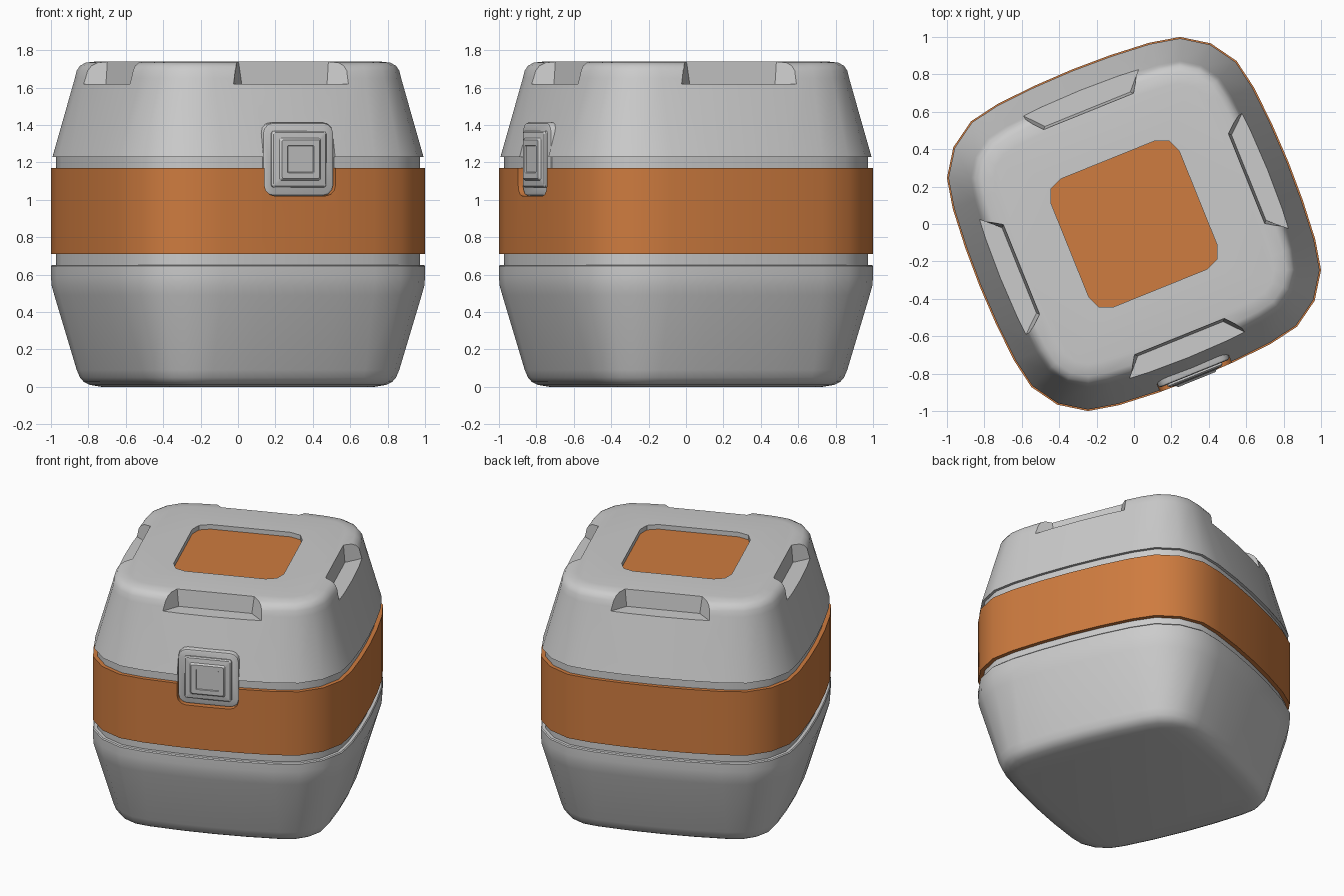
import bpy, bmesh
from math import sin, cos, pi, radians
from mathutils import Matrix, Vector

if "Cube" in bpy.data.objects:
    bpy.data.objects.remove(bpy.data.objects["Cube"])

ROT = Matrix.Rotation(radians(22), 4, 'Z')   # whole case is turned on its stand
orange = bpy.data.materials.new("orange")
orange.diffuse_color = (0.62, 0.2, 0.05, 1)
orange.use_nodes = True
orange.node_tree.nodes["Principled BSDF"].inputs["Base Color"].default_value = orange.diffuse_color


def rounded(hx, hy, r, segs, bulge=0.0):
    """Rounded rectangle outline, sides optionally bowed outwards."""
    pts = []
    for k, (sx, sy) in enumerate([(1, 1), (-1, 1), (-1, -1), (1, -1)]):
        for i in range(segs + 1):
            a = k * pi / 2 + i * pi / 2 / segs
            pts.append((sx * (hx - r) + r * cos(a), sy * (hy - r) + r * sin(a)))
        if bulge:
            a = (k + 1) * pi / 2
            n, t = Vector((cos(a), sin(a))), Vector((-sin(a), cos(a)))
            for u, b in ((-0.22, 0.75), (0, 1), (0.22, 0.75)):
                pts.append(tuple(n * (hx + bulge * b) + t * u))
    return pts


def loft(name, rings, mat=None, turn=0, smooth=True):
    """Join rings of 3D points into a capped solid."""
    bm = bmesh.new()
    vs = [[bm.verts.new(p) for p in ring] for ring in rings]
    n = len(vs[0])
    for a, b in zip(vs, vs[1:]):
        for i in range(n):
            bm.faces.new((a[i], a[(i + 1) % n], b[(i + 1) % n], b[i]))
    bm.faces.new(vs[0][::-1])
    if len(vs) > 1:
        bm.faces.new(vs[-1])
        bmesh.ops.recalc_face_normals(bm, faces=bm.faces)
    elif vs[0]:
        bm.normal_update()
        if bm.faces[:][0].normal.z < 0:
            bmesh.ops.reverse_faces(bm, faces=bm.faces)
    bm.transform(ROT @ Matrix.Rotation(turn, 4, 'Z'))
    me = bpy.data.meshes.new(name)
    bm.to_mesh(me)
    bm.free()
    ob = bpy.data.objects.new(name, me)
    bpy.context.collection.objects.link(ob)
    if mat:
        me.materials.append(mat)
    return ob


def shell(name, profile, mat=None):
    """Body part from (inset, height) steps."""
    return loft(name, [[(x, y, z) for x, y in
                        rounded(0.868 - d, 0.868 - d, 0.43 - d, 4, 0.022)]
                       for d, z in profile], mat)


def front(name, steps):
    """Stack of rounded squares on the front face: (half size, radius, y)."""
    return loft(name, [[(x, y, z + 1.217) for x, z in rounded(h, h * 0.955, r, 3)]
                       for h, r, y in steps])


def cut(ob, cutter):
    cutter.hide_render = True
    m = ob.modifiers.new("cut", 'BOOLEAN')
    m.operation, m.solver, m.object = 'DIFFERENCE', 'EXACT', cutter
    bpy.context.view_layer.objects.active = ob
    bpy.ops.object.modifier_apply(modifier=m.name)


def open_caps(ob, signs):
    """Remove hidden faces where the parts meet."""
    bm = bmesh.new()
    bm.from_mesh(ob.data)
    bad = [f for f in bm.faces if f.calc_area() > 1
           and any(f.normal.z * s > 0.99 for s in signs)]
    bmesh.ops.delete(bm, geom=bad, context='FACES')
    bm.to_mesh(ob.data)
    bm.free()


# main body: base, coloured band, lid
base = shell("base", [(0.27, 0), (0.205, 0.011), (0.175, 0.027), (0.155, 0.05), (0.138, 0.09),
                      (0.018, 0.49), (0.004, 0.54), (0, 0.59), (0, 0.645), (0.006, 0.652),
                      (0.028, 0.652), (0.028, 0.71)])
band = shell("band", [(0.028, 0.71), (0, 0.71), (0, 1.17), (0.028, 1.17)], orange)
lid = shell("lid", [(0.028, 1.17), (0.028, 1.228), (0.008, 1.228), (0.128, 1.65), (0.138, 1.69),
                    (0.155, 1.716), (0.185, 1.733), (0.25, 1.74)])

# grip notches on all four lid edges
for k in range(4):
    rings = [[(-0.37, -0.80, z), (0.37, -0.80, z), (0.258 - e, -0.65 - e, z),
              (-0.258 + e, -0.65 - e, z)] for z, e in ((1.62, 0.012), (1.8, -0.008))]
    c = loft("notch_cutter", rings, turn=k * pi / 2)
    cut(lid, c)
    bpy.data.objects.remove(c)

# recessed panel in the lid
sq = rounded(0.37, 0.37, 0.1, 2)
c = loft("panel_cutter", [[(x, y, z) for x, y in sq] for z in (1.705, 1.8)])
cut(lid, c)
bpy.data.objects.remove(c)
loft("lid_panel", [[(x, y, 1.707) for x, y in sq]], orange)

# latch: pocket, backing plate and stepped button
c = front("latch_cutter", [(0.206, 0.06, -0.8), (0.206, 0.06, -1.0)])
cut(lid, c)
cut(band, c)
bpy.data.objects.remove(c)
front("latch_plate", [(0.205, 0.06, -0.76), (0.205, 0.06, -0.85), (0.201, 0.056, -0.859),
                      (0.192, 0.05, -0.863)])
front("latch_button", [(0.158, 0.015, -0.855), (0.158, 0.015, -0.872), (0.15, 0.012, -0.88),
                       (0.118, 0.01, -0.885), (0.108, 0.01, -0.897), (0.076, 0.004, -0.897),
                       (0.073, 0.004, -0.891)])

open_caps(base, [1])
open_caps(band, [1, -1])
open_caps(lid, [-1])

for ob in bpy.context.collection.objects:
    bpy.ops.object.select_all(action='DESELECT')
    ob.select_set(True)
    bpy.context.view_layer.objects.active = ob
    bpy.ops.object.shade_smooth_by_angle(angle=radians(32))
